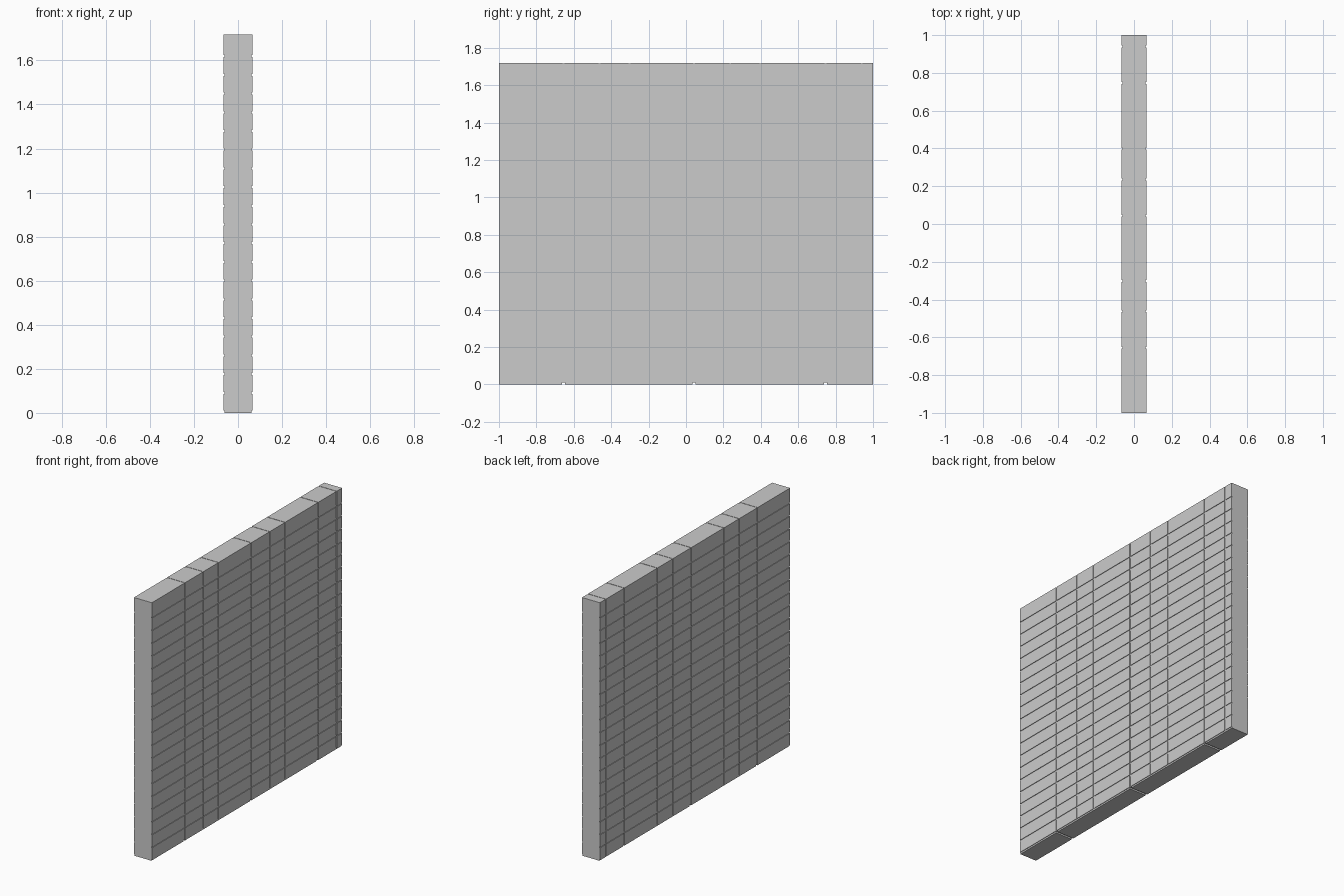
import bpy, bmesh

if "Cube" in bpy.data.objects:
    bpy.data.objects.remove(bpy.data.objects["Cube"])

HALF_T, HALF_L, HEIGHT = 0.066, 1.0, 1.718
JOINT, RECESS = 0.009, 0.004
PITCH = 0.0849
FIRST = 0.091
VERTICAL_JOINTS = [-0.655, -0.462, -0.302, 0.043, 0.236, 0.398, 0.746, 0.94]
BED = 0.01


def add_box(bm, x, y, z):
    """Box from (min, max) ranges on each axis."""
    res = bmesh.ops.create_cube(bm, size=1)
    for v in res["verts"]:
        v.co = [r[0] if c < 0 else r[1] for c, r in zip(v.co, (x, y, z))]


def make(name, boxes):
    bm = bmesh.new()
    for b in boxes:
        add_box(bm, *b)
    me = bpy.data.meshes.new(name)
    bm.to_mesh(me)
    bm.free()
    ob = bpy.data.objects.new(name, me)
    bpy.context.collection.objects.link(ob)
    return ob


def spans(start, end, cuts, gap):
    """Ranges left over between gaps centred on the cuts."""
    lows = [start] + [c + gap / 2 for c in cuts]
    highs = [c - gap / 2 for c in cuts] + [end]
    return list(zip(lows, highs))


# Recessed mortar core, flush with the wall ends
core_x = (-HALF_T + RECESS, HALF_T - RECESS)
make("mortar_core", [(core_x, (-HALF_L, HALF_L), (BED, HEIGHT - 0.002))])

# Thin mortar bed under the first course, with open slots below
beds = spans(-HALF_L, HALF_L, [-0.655, 0.043, 0.746], 0.014)
make("mortar_bed", [(core_x, y, (0, BED)) for y in beds])

# Brick courses passing through the core
rows = spans(BED, HEIGHT, [FIRST + PITCH * k for k in range(19)], JOINT)
columns = spans(-HALF_L, HALF_L, VERTICAL_JOINTS, JOINT)
for i, z in enumerate(rows):
    make(f"brick_course_{i + 1}", [((-HALF_T, HALF_T), y, z) for y in columns])
